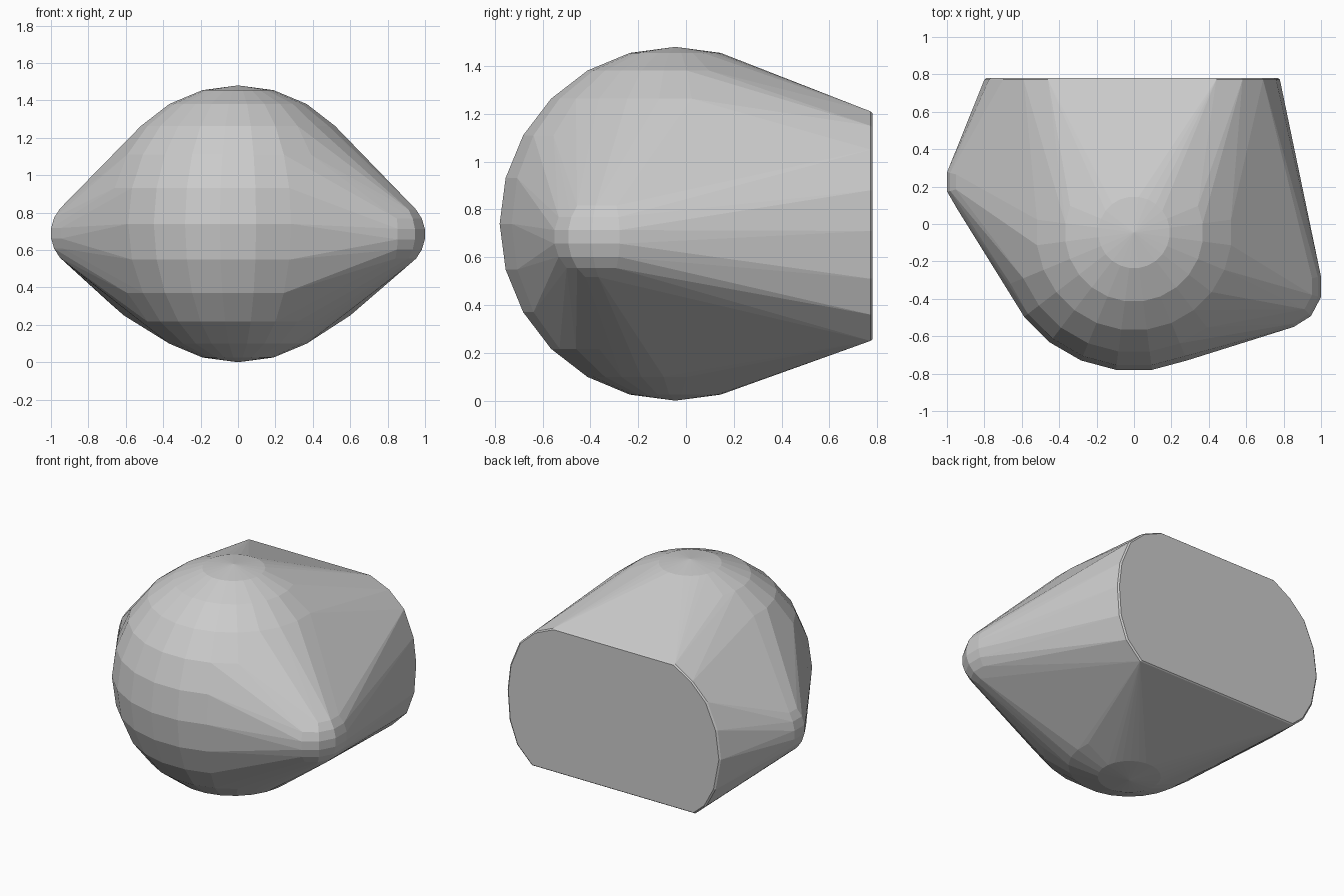
import bpy, bmesh
from math import radians
from mathutils import Matrix, Vector

if "Cube" in bpy.data.objects:
    bpy.data.objects.remove(bpy.data.objects["Cube"])

bm = bmesh.new()


def ball(center, radii, segments, rings):
    """Add a faceted ellipsoid with flats facing the axes."""
    m = (Matrix.Translation(center)
         @ Matrix.Diagonal((*radii, 1))
         @ Matrix.Rotation(radians(180 / segments), 4, 'Z'))
    bmesh.ops.create_uvsphere(bm, u_segments=segments, v_segments=rings,
                              radius=1, matrix=m)


# Large rounded body and two small side lobes
ball((0, -0.045, 0.74), (0.74, 0.741, 0.74), 24, 12)
ball((0.801, -0.335, 0.685), (0.207, 0.225, 0.2), 12, 11)
ball((-0.801, 0.225, 0.69), (0.207, 0.205, 0.2), 12, 11)

# Flat back plate outline (x, z), with a thin bevelled rim
plate = [(0.60, 0.25), (0.71, 0.36), (0.765, 0.51), (0.78, 0.71),
         (0.76, 0.88), (0.69, 1.05), (0.58, 1.15), (0.44, 1.21),
         (-0.46, 1.21), (-0.59, 1.13), (-0.70, 1.02), (-0.775, 0.85),
         (-0.80, 0.66), (-0.76, 0.45), (-0.69, 0.32), (-0.61, 0.25)]
for y, s in ((0.772, 1.0), (0.78, 0.987)):
    for x, z in plate:
        bm.verts.new((x * s, y, 0.73 + (z - 0.73) * s))

# Wrap everything in one tight convex shell
bmesh.ops.delete(bm, geom=bm.edges[:], context='EDGES_FACES')
out = bmesh.ops.convex_hull(bm, input=bm.verts[:])
loose = [v for v in bm.verts if not v.link_faces]
bmesh.ops.delete(bm, geom=loose, context='VERTS')
bmesh.ops.dissolve_limit(bm, angle_limit=radians(1.0),
                         verts=bm.verts[:], edges=bm.edges[:])
bmesh.ops.recalc_face_normals(bm, faces=bm.faces[:])

mesh = bpy.data.meshes.new("hull_shell")
bm.to_mesh(mesh)
bm.free()
bpy.context.collection.objects.link(bpy.data.objects.new("hull_shell", mesh))
